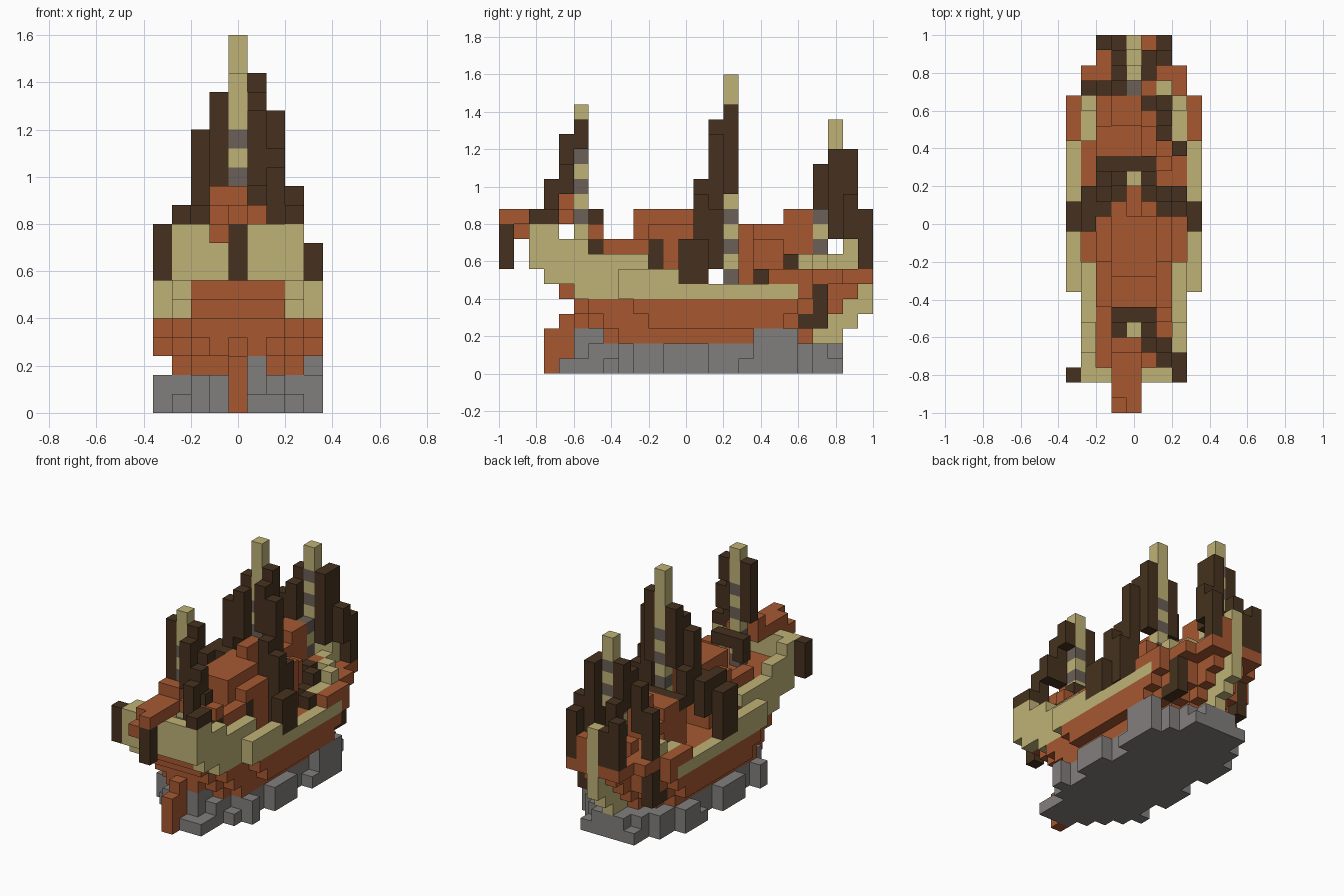
import bpy

if "Cube" in bpy.data.objects:
    bpy.data.objects.remove(bpy.data.objects["Cube"], do_unlink=True)

CELL = 0.08
COLOURS = {
    "red_brown_wood": (0.385, 0.099, 0.031),
    "tan_wood": (0.52, 0.442, 0.182),
    "dark_cloth": (0.061, 0.031, 0.013),
    "grey_stone": (0.222, 0.212, 0.205),
    "grey_band": (0.145, 0.115, 0.095),
}
WOOD, TAN, DARK, STONE, BAND = COLOURS
grid = {}      # cell -> (part name, colour)


def make_material(name, rgb):
    mat = bpy.data.materials.new(name)
    mat.use_nodes = True
    mat.diffuse_color = (*rgb, 1)
    mat.node_tree.nodes["Principled BSDF"].inputs["Base Color"].default_value = (*rgb, 1)
    return mat


def span(v):
    return range(v, v + 1) if isinstance(v, int) else range(v[0], v[1] + 1)


def box(part, colour, x, y, z):
    """Fill a block of cells; each axis is one index or an inclusive pair."""
    for i in span(x):
        for j in span(y):
            for k in span(z):
                grid[i, j, k] = (part, colour)


def layer(part, colour, z, start, halves, wall=False):
    """Fill one level from half widths listed along y."""
    for j, c in enumerate(halves, start):
        h = int(c)
        if wall:
            for i in (-h, h):
                box(part, colour, i, j, z)
        else:
            box(part, colour, (-h, h), j, z)


def pair(part, colour, x, y, z):
    for i in (-x, x):
        box(part, colour, i, y, z)


# Rock base with a jagged outline
for z, halves in enumerate(("123433444334443322", "122433444333443321")):
    layer("rock_base", STONE, z, 5, halves)
box("rock_base", STONE, (0, 2), (4, 5), 0)

# Hull planking, widening upward
layer("hull", WOOD, 2, 7, "23333333333321")
layer("hull", WOOD, 3, 4, "012333444444444321")
layer("hull", WOOD, 4, 5, "2333" + "4" * 11 + "321")
layer("hull", WOOD, 5, 4, "2333" + "4" * 13 + "211")
box("rock_base", STONE, 1, (5, 6), 2)
box("rock_base", STONE, 4, (17, 19), (0, 2))

# Rudder
box("rudder", WOOD, 0, 3, (0, 2))
box("rudder", WOOD, 0, 4, (1, 3))

# Raised deck and transom
box("raised_deck", WOOD, (-2, 2), (3, 9), (6, 7))
pair("raised_deck", WOOD, 2, (7, 9), 8)
box("transom", TAN, (-3, 3), 2, (7, 9))
pair("transom", TAN, 3, 3, (6, 9))

# Pale rails stepping up toward the transom
layer("rail", TAN, 5, 5, "333" + "4" * 12, wall=True)
layer("rail", TAN, 6, 4, "33334444", wall=True)
layer("rail", TAN, 7, 4, "333333", wall=True)
layer("rail", TAN, 8, 4, "33", wall=True)
box("rail_post", DARK, 2, 6, 8)
box("corner_lantern", DARK, -4, 2, (7, 9))
box("corner_lantern", DARK, 3, 2, 10)

# Overhanging post and stepped beam
box("end_post", DARK, 0, 0, (7, 9))
box("end_beam", WOOD, 0, (0, 4), 10)
box("end_beam", WOOD, -1, (0, 1), 9)
box("end_beam", WOOD, -1, (1, 4), 10)
box("end_beam", WOOD, (-1, 0), 4, 11)
box("end_beam", WOOD, 1, 4, 10)
box("end_beam", WOOD, 2, 6, 9)

# Middle cabin with dark windows
box("middle_cabin", WOOD, (-1, 1), (9, 12), (6, 10))
pair("middle_cabin", WOOD, 2, (10, 12), (6, 9))
box("middle_cabin", WOOD, (-1, 0), 13, (9, 10))
box("middle_cabin", WOOD, 0, (13, 14), (9, 11))
pair("cabin_window", DARK, 2, 10, (7, 8))

# Far cabin, stepped toward one side
box("far_cabin", WOOD, (-2, 1), (16, 20), 6)
box("far_cabin", WOOD, (-2, 1), (16, 18), (7, 8))
box("far_cabin", WOOD, (-2, 0), (17, 18), 9)
box("far_cabin", WOOD, (-2, 0), (19, 20), 8)
box("far_cabin", WOOD, (-1, 0), (19, 20), (9, 10))
box("far_cabin", WOOD, (-1, 1), 21, (6, 7))
box("far_cabin", WOOD, 2, 16, (6, 9))
box("cabin_beam", DARK, (-2, 1), 16, 9)
box("cabin_beam", DARK, 2, (18, 20), 6)
box("cabin_beam", DARK, 2, 19, 7)
box("cabin_beam", DARK, 1, 20, 7)
box("cabin_beam", DARK, 3, 17, 6)

# Upper rails at the far end
pair("upper_rail", WOOD, 4, (18, 20), 6)
pair("upper_rail", WOOD, 3, (20, 22), 6)
pair("upper_rail", WOOD, 2, (21, 24), 6)
box("upper_rail", WOOD, (-1, 1), 24, 6)
pair("upper_trim", TAN, 3, (18, 19), 6)
pair("upper_trim", TAN, 3, 20, 7)
box("upper_trim", TAN, 2, 21, 7)
box("upper_trim", TAN, 1, (22, 23), 7)
box("upper_trim", TAN, 1, 23, 8)

# Dark brackets under the upper rails
pair("rail_bracket", DARK, 3, (20, 21), 3)
pair("rail_bracket", DARK, 3, 21, (4, 5))

# Curved stem post
for y, z in (((20, 22), 2), ((22, 23), 3), ((22, 24), 4), (24, 5)):
    box("stem_post", TAN, 0, y, z)
box("stem_post", TAN, 0, 24, (6, 9))
box("stem_post", TAN, 0, 23, (6, 8))
pair("stem_guard", DARK, 2, 24, (7, 10))
box("stem_guard", DARK, -1, 24, (7, 9))
box("stem_guard", WOOD, 1, 24, (7, 8))

# Torn main sail
for x, y, z in ((1, 15, (12, 17)), (1, 14, (13, 16)), (2, 14, (7, 15)),
                (2, 13, (9, 12)), (3, 14, (7, 10)), (3, 13, (6, 11)),
                (4, (12, 13), (6, 8)), (-1, 15, (12, 16)), (-1, 14, (12, 15)),
                (-2, 14, (9, 14)), (-2, 15, (9, 11)), (-2, 13, (9, 10)),
                (-3, (12, 14), (8, 10)), (-4, (12, 13), (6, 9))):
    box("main_sail", DARK, x, y, z)

# Torn front sail
for x, y, z in ((1, 5, (15, 16)), (1, 4, (12, 15)), (2, 4, (12, 13)),
                (2, 3, (10, 12)), (3, 3, 10), ((-1, 1), 6, 10),
                (-1, 5, (12, 16)), (-1, 6, 9)):
    box("front_sail", DARK, x, y, z)

# Torn rear sail
for x, y, z in ((1, 22, (9, 14)), (1, 23, (9, 14)), (2, 23, (9, 11)),
                (-1, 22, (11, 14)), (-1, 23, (9, 11)),
                (-1, 21, (11, 13)), (-2, 21, (9, 12)), (-3, 21, (7, 10))):
    box("rear_sail", DARK, x, y, z)


# Masts: even levels are banded below the plain top
def mast(part, y, bottom, top):
    for k in range(bottom, top):
        box(part, BAND if k % 2 == 0 and k < 15 else TAN, 0, y, k)


mast("front_mast", 5, 8, 18)
mast("main_mast", 15, 6, 20)
mast("rear_mast", 21, 8, 11)
mast("rear_mast", 22, 11, 17)

# Turn the cells into one mesh per part, keeping only outer faces
materials = {n: make_material(n, rgb) for n, rgb in COLOURS.items()}
for part in sorted({p for p, c in grid.values()}):
    verts, faces, slots = {}, [], []
    used = sorted({c for p, c in grid.values() if p == part})
    for cell, (name, colour) in grid.items():
        if name != part:
            continue
        for axis in range(3):
            for side in (0, 1):
                near = list(cell)
                near[axis] += 2 * side - 1
                if tuple(near) in grid:
                    continue
                u, v = (axis + 1) % 3, (axis + 2) % 3
                ring = []
                for a, b in ((0, 0), (1, 0), (1, 1), (0, 1)):
                    p = list(cell)
                    p[axis] += side
                    p[u] += a
                    p[v] += b
                    ring.append(verts.setdefault(tuple(p), len(verts)))
                faces.append(ring if side else ring[::-1])
                slots.append(used.index(colour))
    mesh = bpy.data.meshes.new(part)
    points = [((x - 0.5) * CELL, y * CELL - 1, z * CELL) for x, y, z in verts]
    mesh.from_pydata(points, [], faces)
    for c in used:
        mesh.materials.append(materials[c])
    mesh.polygons.foreach_set("material_index", slots)
    mesh.update()
    bpy.context.scene.collection.objects.link(bpy.data.objects.new(part, mesh))
